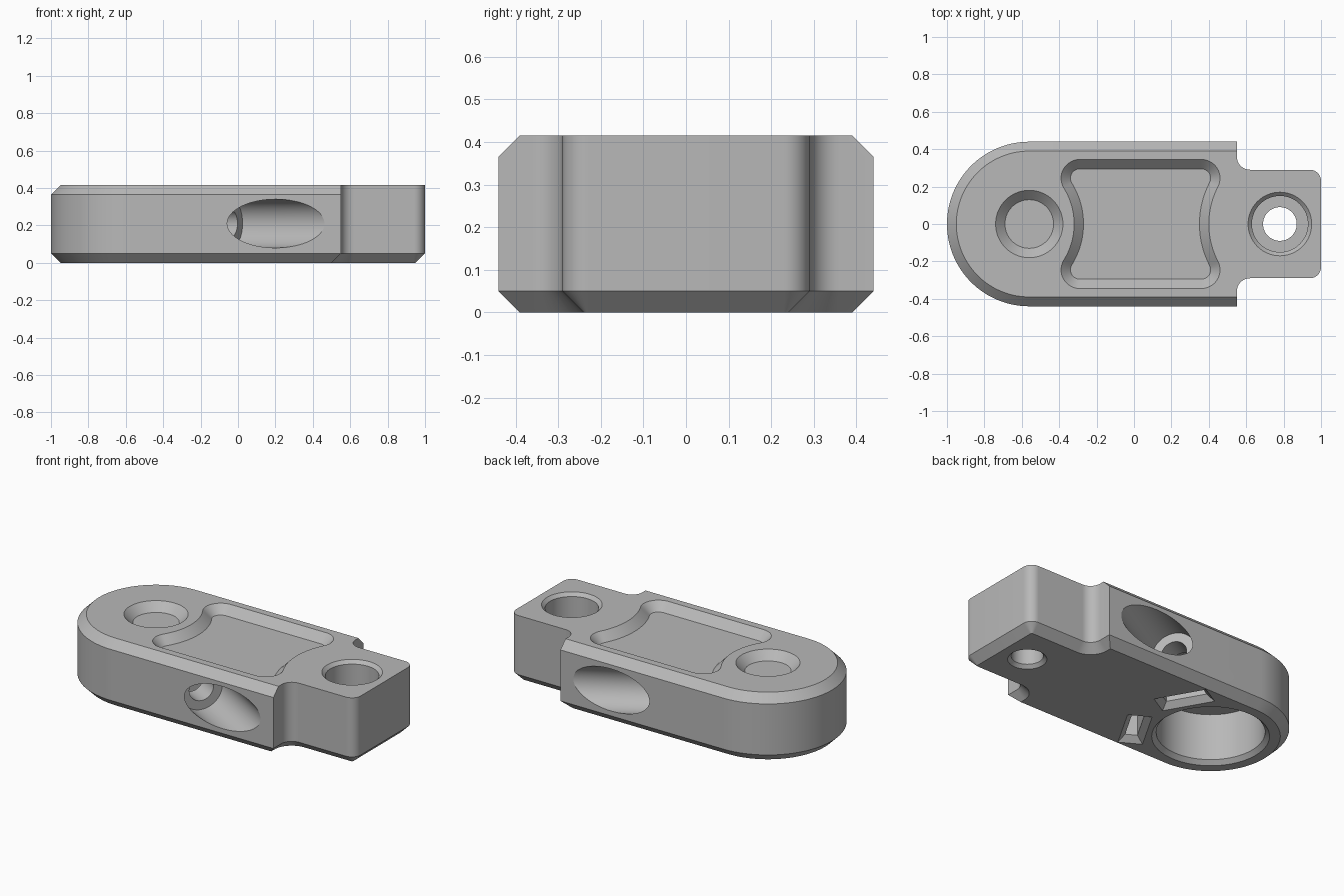
import bpy, bmesh, math
from math import cos, sin, radians
from mathutils import Matrix, Vector

cube = bpy.data.objects.get("Cube")
if cube:
    bpy.data.objects.remove(cube)

HEIGHT, BEVEL, RADIUS = 0.415, 0.05, 0.44
BORE_X, BOLT_X, STEP_X = -0.56, 0.78, 0.55

grey = bpy.data.materials.new("plain grey")
grey.use_nodes = True
grey.diffuse_color = (0.48, 0.48, 0.48, 1)
grey.node_tree.nodes["Principled BSDF"].inputs["Base Color"].default_value = grey.diffuse_color


def arc(cx, cy, r, a0, a1, n):
    return [Vector((cx + r * cos(radians(a0 + (a1 - a0) * i / n)),
                    cy + r * sin(radians(a0 + (a1 - a0) * i / n)))) for i in range(n + 1)]


def clean(pts):
    return [p for i, p in enumerate(pts) if (p - pts[i - 1]).length > 1e-4]


def inset(pts, d):
    """Shrink a counter-clockwise outline by d with mitred corners."""
    out = []
    for i, p in enumerate(pts):
        a = (p - pts[i - 1]).normalized()
        b = (pts[(i + 1) % len(pts)] - p).normalized()
        na, nb = Vector((-a.y, a.x)), Vector((-b.y, b.x))
        out.append(p + (na + nb) * d / (1 + na.dot(nb)))
    return out


def loft(name, rows, matrix=Matrix()):
    """Closed solid through stacked (z, outline) rows."""
    bm = bmesh.new()
    loops = [[bm.verts.new((p.x, p.y, z)) for p in pts] for z, pts in rows]
    for low, high in zip(loops, loops[1:]):
        for i in range(len(low)):
            j = (i + 1) % len(low)
            bm.faces.new((low[i], low[j], high[j], high[i]))
    bm.faces.new(loops[0][::-1])
    bm.faces.new(loops[-1])
    bm.transform(matrix)
    bmesh.ops.recalc_face_normals(bm, faces=bm.faces)
    mesh = bpy.data.meshes.new(name)
    bm.to_mesh(mesh)
    bm.free()
    mesh.materials.append(grey)
    obj = bpy.data.objects.new(name, mesh)
    bpy.context.collection.objects.link(obj)
    return obj


def turned(name, profile, matrix):
    """Round solid from (z, radius) pairs."""
    return loft(name, [(z, arc(0, 0, r, 0, 360, 64)[:-1]) for z, r in profile], matrix)


# Body: round end, straight sides, filleted step and narrow tongue
upper = arc(0.94, 0.23, 0.06, 0, 90, 10) + arc(0.62, 0.36, 0.07, 270, 180, 10)
upper.append(Vector((STEP_X, RADIUS)))
lower = [Vector((p.x, -p.y)) for p in reversed(upper)]
outline = clean(upper + arc(BORE_X, 0, RADIUS, 90, 270, 64) + lower)
limit = RADIUS - BEVEL
# The top bevel follows the wide part only and runs out at the step
top = [Vector((p.x, max(-limit, min(limit, p.y)))) if p.x > 0.5 else q
       for p, q in zip(outline, inset(outline, BEVEL))]
body = loft("bracket_body", [(0, inset(outline, BEVEL)), (BEVEL, outline),
                             (HEIGHT - BEVEL, outline), (HEIGHT, top)])
cutters = []


# Waisted top pocket
def pocket_side(cx, neck, sign):
    """Upper lobe and half of the waist, from the waist to the top edge."""
    cy, r = 0.245, 0.1
    a = sign * (neck - cx)
    big = (a * a + cy * cy - r * r) / (2 * (r - a))
    centre = neck + sign * big
    t = math.degrees(math.atan2(cy, sign * (centre - cx)))
    pts = arc(big, 0, big, 180, 180 - t, 14) + arc(-a, cy, r, -t, 90, 16)
    return [Vector((neck + sign * p.x, p.y)) for p in pts]


right = pocket_side(0.36, 0.40, 1)
left = pocket_side(-0.29, -0.32, -1)
half = right + left[::-1]
pocket = clean(half + [Vector((p.x, -p.y)) for p in reversed(half)])
cutters.append(loft("pocket_cutter", [(HEIGHT - BEVEL, inset(pocket, BEVEL)),
                                      (HEIGHT, pocket), (HEIGHT + 0.1, pocket)]))

# Shallow dish above the large blind bore
bore = Matrix.Translation((BORE_X, 0, 0))
cutters.append(turned("dish_cutter", [(HEIGHT - BEVEL, 0.13), (HEIGHT, 0.18),
                                      (HEIGHT + 0.1, 0.18)], bore))
cutters.append(turned("bore_cutter", [(-0.1, 0.33), (0, 0.33), (0.025, 0.305),
                                      (0.315, 0.305)], bore))

# Counterbored bolt hole in the tongue
cutters.append(turned("bolt_cutter", [(-0.1, 0.11), (0, 0.11), (0.02, 0.09), (0.16, 0.09),
                                      (0.16, 0.15), (HEIGHT - 0.02, 0.15), (HEIGHT, 0.17),
                                      (HEIGHT + 0.1, 0.17)], Matrix.Translation((BOLT_X, 0, 0))))

# Slanted screw holes and their nut slots, one on each side
slot = [Vector((x * 0.035, y * 0.12)) for x, y in ((1, 1), (-1, 1), (-1, -1), (1, -1))]
for side, angle in (("left", 30), ("right", -30)):
    spin = bore @ Matrix.Rotation(radians(angle), 4, "Z")
    along = spin @ Matrix.Translation((0, 0, 0.21)) @ Matrix.Rotation(radians(90), 4, "Y")
    cutters.append(turned(side + "_screw_cutter", [(0.2, 0.075), (0.6, 0.075), (0.6, 0.13),
                                                   (1.4, 0.13)], along))
    cutters.append(loft(side + "_slot_cutter", [(-0.04, inset(slot, -0.075)),
                                                (0.035, slot), (0.32, slot)],
                        spin @ Matrix.Translation((0.43, 0, 0))))

# Cut everything out of the body
bpy.ops.object.select_all(action="DESELECT")
bpy.context.view_layer.objects.active = body
body.select_set(True)
for cutter in cutters:
    mod = body.modifiers.new(cutter.name, "BOOLEAN")
    mod.operation, mod.solver, mod.object = "DIFFERENCE", "EXACT", cutter
    bpy.ops.object.modifier_apply(modifier=mod.name)
    bpy.data.objects.remove(cutter)
bpy.ops.object.shade_smooth_by_angle(angle=radians(25))
